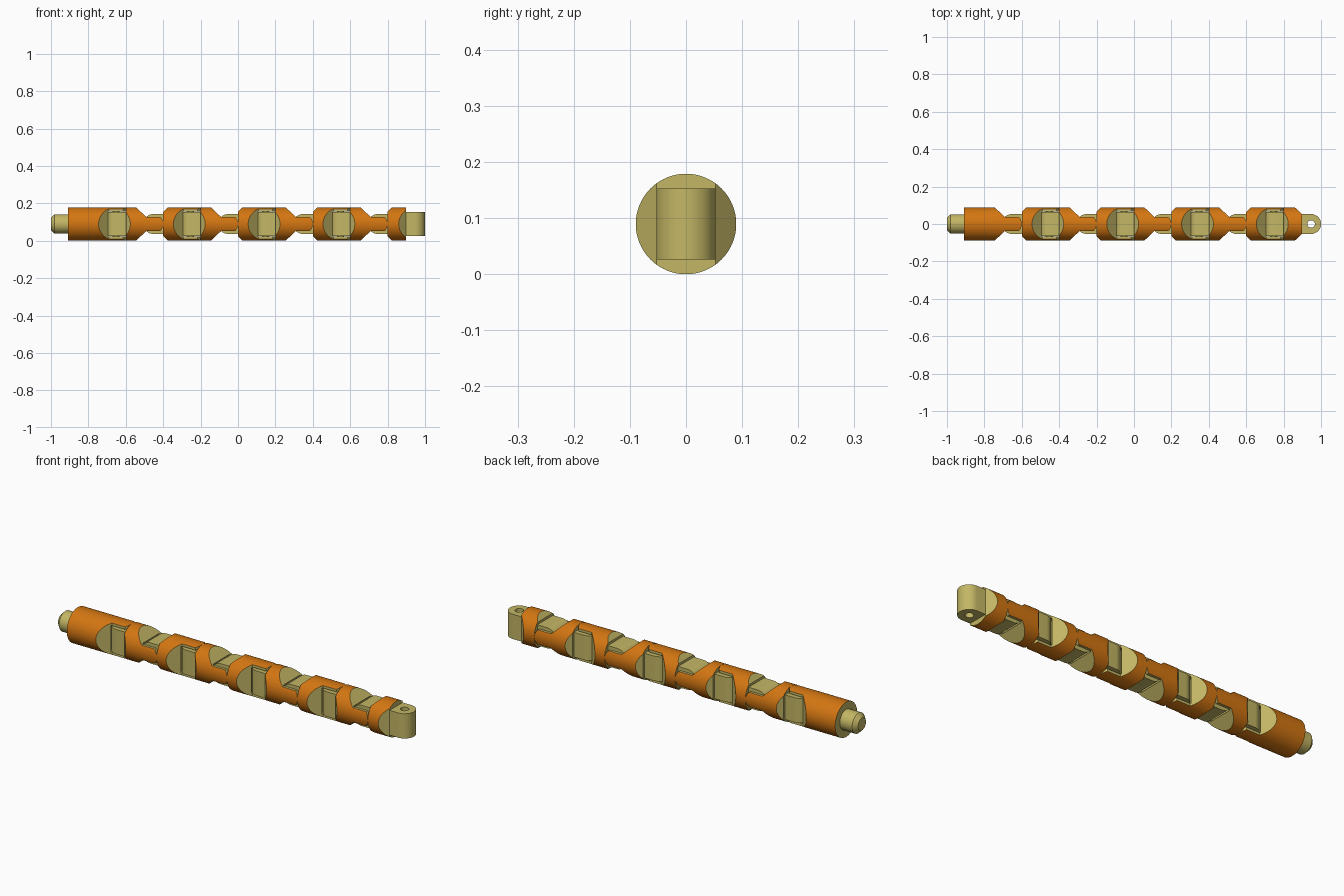
import bpy, bmesh, math
from mathutils import Matrix

if "Cube" in bpy.data.objects:
    bpy.data.objects.remove(bpy.data.objects["Cube"])

R = 0.0895            # body radius, also the height of the centre line
PITCH = 0.2           # distance between joints
FIRST = -0.653        # first joint
LUG = 0.053           # lug radius
SEG = 96


def material(name, rgb):
    m = bpy.data.materials.new(name)
    m.use_nodes = True
    m.diffuse_color = (*rgb, 1)
    m.node_tree.nodes["Principled BSDF"].inputs["Base Color"].default_value = (*rgb, 1)
    return m


ORANGE = material("orange", (0.65, 0.18, 0.006))
TAN = material("tan", (0.55, 0.47, 0.13))


def make_object(name, bm):
    bmesh.ops.recalc_face_normals(bm, faces=bm.faces)
    mesh = bpy.data.meshes.new(name)
    bm.to_mesh(mesh)
    bm.free()
    obj = bpy.data.objects.new(name, mesh)
    bpy.context.collection.objects.link(obj)
    return obj


def prism(name, points, axis, half):
    """Extrude an (x, w) outline to +-half along the y or z axis."""
    bm = bmesh.new()
    place = (lambda x, w: (x, w, -half)) if axis == "z" else (lambda x, w: (x, -half, w))
    face = bm.faces.new([bm.verts.new(place(x, w)) for x, w in points])
    new = bmesh.ops.extrude_face_region(bm, geom=[face])["geom"]
    step = (0, 0, 2 * half) if axis == "z" else (0, 2 * half, 0)
    bmesh.ops.translate(bm, vec=step, verts=[v for v in new if isinstance(v, bmesh.types.BMVert)])
    return make_object(name, bm)


def rod(name, x0, x1, r0, r1):
    """Cylinder or cone along x."""
    bm = bmesh.new()
    bmesh.ops.create_cone(bm, cap_ends=True, segments=SEG, radius1=r0, radius2=r1, depth=x1 - x0,
                          matrix=Matrix.Translation(((x0 + x1) / 2, 0, 0)) @ Matrix.Rotation(math.pi / 2, 4, "Y"))
    return make_object(name, bm)


def arc(cx, r, a0, a1, n=24):
    angles = [math.radians(a0 + (a1 - a0) * i / n) for i in range(n + 1)]
    return [(cx + r * math.cos(a), r * math.sin(a)) for a in angles]


def combine(obj, steps):
    """Apply booleans in order and drop the cutters."""
    for operation, cutter in steps:
        mod = obj.modifiers.new("cut", "BOOLEAN")
        mod.operation, mod.object, mod.solver = operation, cutter, "EXACT"
        cutter.hide_render = True
    deps = bpy.context.evaluated_depsgraph_get()
    mesh = bpy.data.meshes.new_from_object(obj.evaluated_get(deps))
    obj.modifiers.clear()
    obj.data = mesh
    for _, cutter in steps:
        bpy.data.objects.remove(cutter)


def finish(obj, outer=False):
    """Tan everywhere, except the round outer skin of a body in orange."""
    obj.data.materials.clear()
    obj.data.materials.append(TAN)
    obj.data.materials.append(ORANGE)
    for p in obj.data.polygons:
        c, n = p.center, p.normal
        dist = math.hypot(c.y, c.z)
        skin = abs(n.x) < 0.1 and dist > R * 0.98 and n.y * c.y + n.z * c.z > 0.99 * dist
        p.material_index = int(outer and skin)
    bpy.ops.object.select_all(action="DESELECT")
    bpy.context.view_layer.objects.active = obj
    obj.select_set(True)
    bpy.ops.object.shade_smooth_by_angle(angle=math.radians(30))


def start_shape():
    # chamfered root next to the lug
    return prism("cut", [(LUG, -0.065), (0.108, -0.12), (0.5, -0.12),
                         (0.5, 0.12), (0.108, 0.12), (LUG, 0.065)], "y", 0.2)


def fork_shape():
    # tapered sides running into rounded fork arms
    j = PITCH
    return prism("cut", [(-0.6, -0.12), (j - 0.125, -0.12), (j - 0.0375, -0.0375), (j + 0.0375, -0.0375)]
                 + arc(j, LUG, -44, 44) +
                 [(j + 0.0375, 0.0375), (j - 0.0375, 0.0375), (j - 0.125, 0.12), (-0.6, 0.12)], "z", 0.2)


def slot_shape():
    # rounded gap between the fork arms
    return prism("cut", arc(PITCH, 0.058, 90, 270) + [(0.4, -0.058), (0.4, 0.058)], "z", 0.068)


def widen_slot():
    # opens the gap sideways beyond the tapered faces
    return prism("cut", [(PITCH - 0.03, -0.2), (0.4, -0.2), (0.4, 0.2), (PITCH - 0.03, 0.2)], "z", 0.068)


# Base sleeve with fork
base = rod("base_sleeve", -0.91 - FIRST + PITCH, 0.3, R, R)
combine(base, [("INTERSECT", fork_shape()), ("DIFFERENCE", slot_shape()), ("DIFFERENCE", widen_slot())])
finish(base, True)
base.location = (FIRST - PITCH, 0, R)

# Repeating link body with fork
link = rod("link_body", 0, 0.3, R, R)
combine(link, [("INTERSECT", start_shape()), ("INTERSECT", fork_shape()),
               ("DIFFERENCE", slot_shape()), ("DIFFERENCE", widen_slot())])
finish(link, True)

# Last link body, without fork
j = PITCH
end = rod("end_body", 0, 0.3, R, R)
end_outline = [(-0.1, -0.12), (j - 0.12, -0.12), (j - 0.049, -LUG),
               (j - 0.049, LUG), (j - 0.12, 0.12), (-0.1, 0.12)]
combine(end, [("INTERSECT", start_shape()), ("INTERSECT", prism("cut", end_outline, "z", 0.2))])
finish(end, True)

# Hinge lug with a pin bore, and the hinge pin
lug = prism("lug", arc(0, LUG, 90, 270) + [(0.07, -LUG), (0.07, LUG)], "y", 0.0635)
bore = prism("cut", arc(0, 0.02, 0, 345, 23), "y", 0.2)
combine(lug, [("DIFFERENCE", bore)])
finish(lug)
pin = prism("hinge_pin", arc(0, 0.019, 0, 345, 23), "y", 0.075)
finish(pin)


def place(source, name, x, turn, mirror=False):
    obj = bpy.data.objects.new(name, source.data)
    bpy.context.collection.objects.link(obj)
    obj.location = (x, 0, R)
    obj.rotation_euler = (math.pi / 2 if turn else 0, 0, math.pi if mirror else 0)


# Chain of links, each turned a quarter from the one before
for i in range(8):
    x, turn = FIRST + i * PITCH, i % 2 == 0
    place(end if i == 7 else link, f"link_body_{i + 1}", x, turn)
    place(lug, f"lug_{i + 1}", x, turn)
    place(pin, f"hinge_pin_{i + 1}", x, turn)
# The tip lug points away from the chain
tip = bpy.data.objects.new("tip_lug", lug.data)
bpy.context.collection.objects.link(tip)
tip.matrix_world = (Matrix.Translation((FIRST + 8 * PITCH, 0, R))
                    @ Matrix.Rotation(math.pi, 4, "Z") @ Matrix.Rotation(math.pi / 2, 4, "X"))
for source in (link, end, lug, pin):
    bpy.data.objects.remove(source)

# Stub at the base end
for name, x0, x1, r0, r1 in (("stub", -0.98, -0.9, 0.052, 0.052), ("stub_tip", -1, -0.98, 0.032, 0.052)):
    part = rod(name, x0, x1, r0, r1)
    finish(part)
    part.location.z = R
